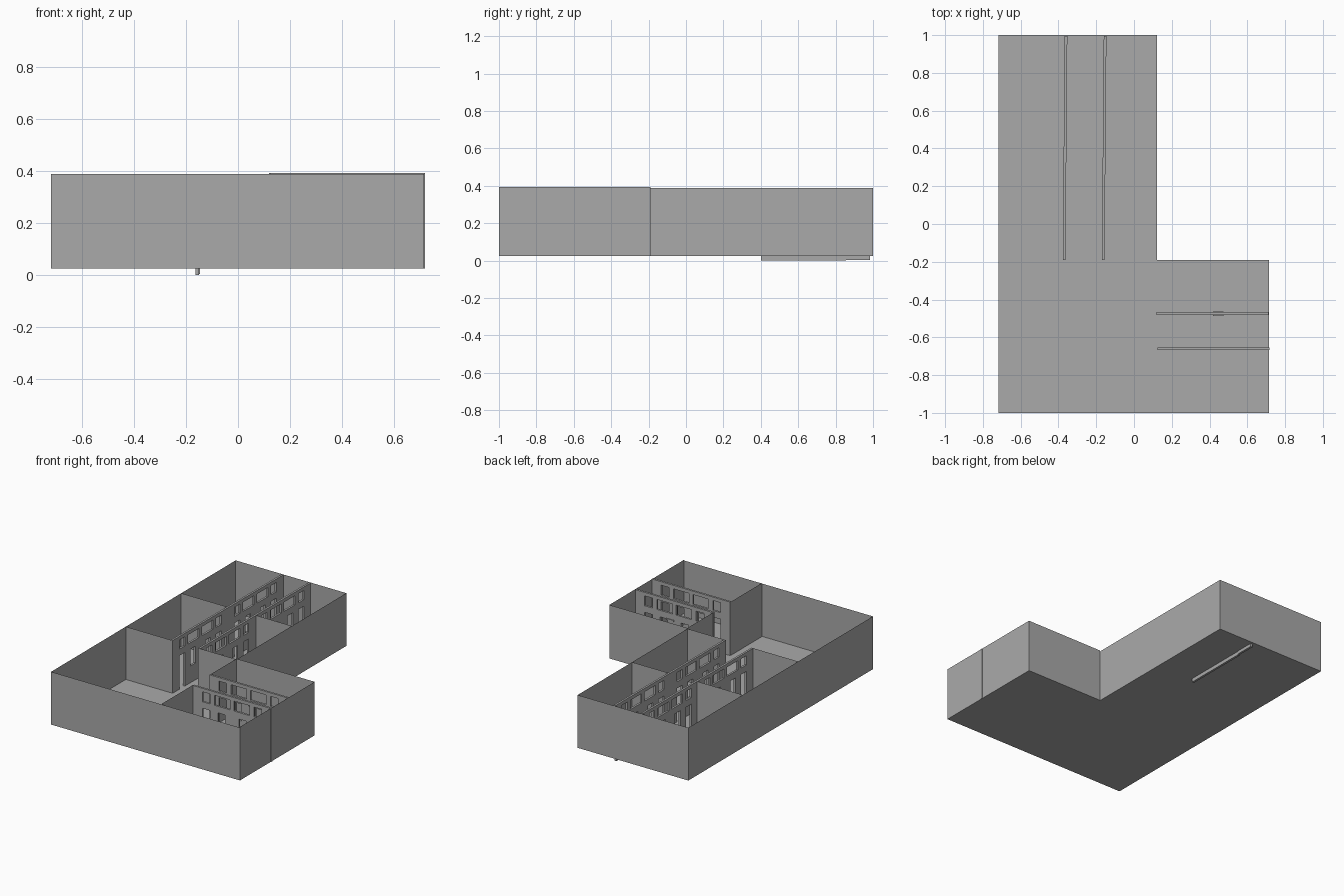
import bpy, bmesh, math
from mathutils import Matrix, Vector

if "Cube" in bpy.data.objects:
    bpy.data.objects.remove(bpy.data.objects["Cube"])

FLOOR, TOP, WING_TOP = 0.025, 0.387, 0.392

grey = bpy.data.materials.new("plain grey")
grey.diffuse_color = (0.4, 0.4, 0.4, 1)
grey.use_nodes = True
grey.node_tree.nodes["Principled BSDF"].inputs["Base Color"].default_value = grey.diffuse_color


def finish(name, bm):
    bmesh.ops.remove_doubles(bm, verts=bm.verts, dist=1e-5)
    me = bpy.data.meshes.new(name)
    bm.to_mesh(me)
    bm.free()
    me.materials.append(grey)
    ob = bpy.data.objects.new(name, me)
    bpy.context.collection.objects.link(ob)
    return ob


def sheet(name, a, b, top=TOP):
    """Upright thin wall between two plan points."""
    bm = bmesh.new()
    pts = [(*a, FLOOR), (*b, FLOOR), (*b, top), (*a, top)]
    bm.faces.new([bm.verts.new(p) for p in pts])
    return finish(name, bm)


def box(name, lo, hi):
    bm = bmesh.new()
    bmesh.ops.create_cube(bm, size=1)
    for v in bm.verts:
        v.co = [l + (c + 0.5) * (h - l) for c, l, h in zip(v.co, lo, hi)]
    return finish(name, bm)


def pierced_wall(name, a, b, top, thick=0.014):
    """Corridor wall from a to b with two doors, two windows and upper lights."""
    a, b = Vector(a), Vector(b)
    length = (b - a).length
    s = length / 0.595
    half = [0, 0.072, 0.13, 0.165, 0.19, 0.245, 0.2825]
    us = [u * s for u in half] + [length - u * s for u in reversed(half[:-1])] 
    us.insert(7, us[6] + 0.03 * s)
    us[6] = length / 2 - 0.015
    us[7] = length / 2 + 0.015
    zs = [FLOOR, 0.14, 0.255, 0.30, top - 0.024, top]
    nu, nz = len(us) - 1, len(zs) - 1

    def solid(i, k):
        if not (0 <= i < nu and 0 <= k < nz):
            return False
        j = min(i, nu - 1 - i)          # symmetric about the middle
        door = j == 1 and k in (0, 1, 3)
        window = j == 4 and k == 1
        light = j in (3, 4, 5) and k == 3
        return not (door or window or light)

    bm = bmesh.new()
    t = thick / 2

    def quad(*pts):
        bm.faces.new([bm.verts.new(p) for p in pts])

    for i in range(nu):
        for k in range(nz):
            if not solid(i, k):
                continue
            u0, u1, z0, z1 = us[i], us[i + 1], zs[k], zs[k + 1]
            quad((u0, -t, z0), (u1, -t, z0), (u1, -t, z1), (u0, -t, z1))
            quad((u0, t, z0), (u0, t, z1), (u1, t, z1), (u1, t, z0))
            if not solid(i - 1, k):
                quad((u0, -t, z0), (u0, -t, z1), (u0, t, z1), (u0, t, z0))
            if not solid(i + 1, k):
                quad((u1, -t, z0), (u1, t, z0), (u1, t, z1), (u1, -t, z1))
            if not solid(i, k - 1):
                quad((u0, -t, z0), (u0, t, z0), (u1, t, z0), (u1, -t, z0))
            if not solid(i, k + 1):
                quad((u0, -t, z1), (u1, -t, z1), (u1, t, z1), (u0, t, z1))
    ang = math.atan2(b.y - a.y, b.x - a.x)
    bm.transform(Matrix.Translation((a.x, a.y, 0)) @ Matrix.Rotation(ang, 4, 'Z'))
    return finish(name, bm)


# L-shaped floor and outer walls
outline = [(-0.718, -1), (0.715, -1), (0.715, -0.19), (0.122, -0.19), (0.122, 1), (-0.718, 1)]
bm = bmesh.new()
bm.faces.new([bm.verts.new((x, y, FLOOR)) for x, y in outline])
finish("floor", bm)
tops = [TOP, WING_TOP, WING_TOP, TOP, TOP, TOP]
for n, (p, top) in enumerate(zip(outline, tops)):
    sheet(f"outer_wall_{n + 1}", p, outline[(n + 1) % 6], top)

# Plain partitions between rooms
for n, y in enumerate((-0.19, 0.41)):
    sheet(f"left_partition_{n + 1}", (-0.718, y), (-0.366, y))
    sheet(f"right_partition_{n + 1}", (-0.16, y), (0.122, y))
sheet("wing_partition_front", (0.122, -1), (0.122, -0.66), WING_TOP)
sheet("wing_partition_back", (0.122, -0.474), (0.122, -0.19), WING_TOP)

# Pierced walls along the long corridor, two bays each
for side, x in (("left", -0.37), ("right", -0.163)):
    pierced_wall(f"{side}_corridor_wall_front", (x, -0.19), (x + 0.005, 0.405), TOP)
    pierced_wall(f"{side}_corridor_wall_back", (x + 0.005, 0.4), (x + 0.01, 0.995), TOP)

# Pierced walls along the wing corridor
pierced_wall("wing_corridor_wall_front", (0.125, -0.661), (0.718, -0.661), WING_TOP)
pierced_wall("wing_corridor_wall_back", (0.12, -0.474), (0.712, -0.474), WING_TOP)
box("window_lintel", (0.417, -0.487, 0.25), (0.475, -0.462, 0.26))

# Footing under the rear corridor wall
box("footing_long", (-0.164, 0.4, 0), (-0.149, 0.855, FLOOR))
box("footing_short", (-0.161, 0.855, 0.003), (-0.146, 0.985, FLOOR))
